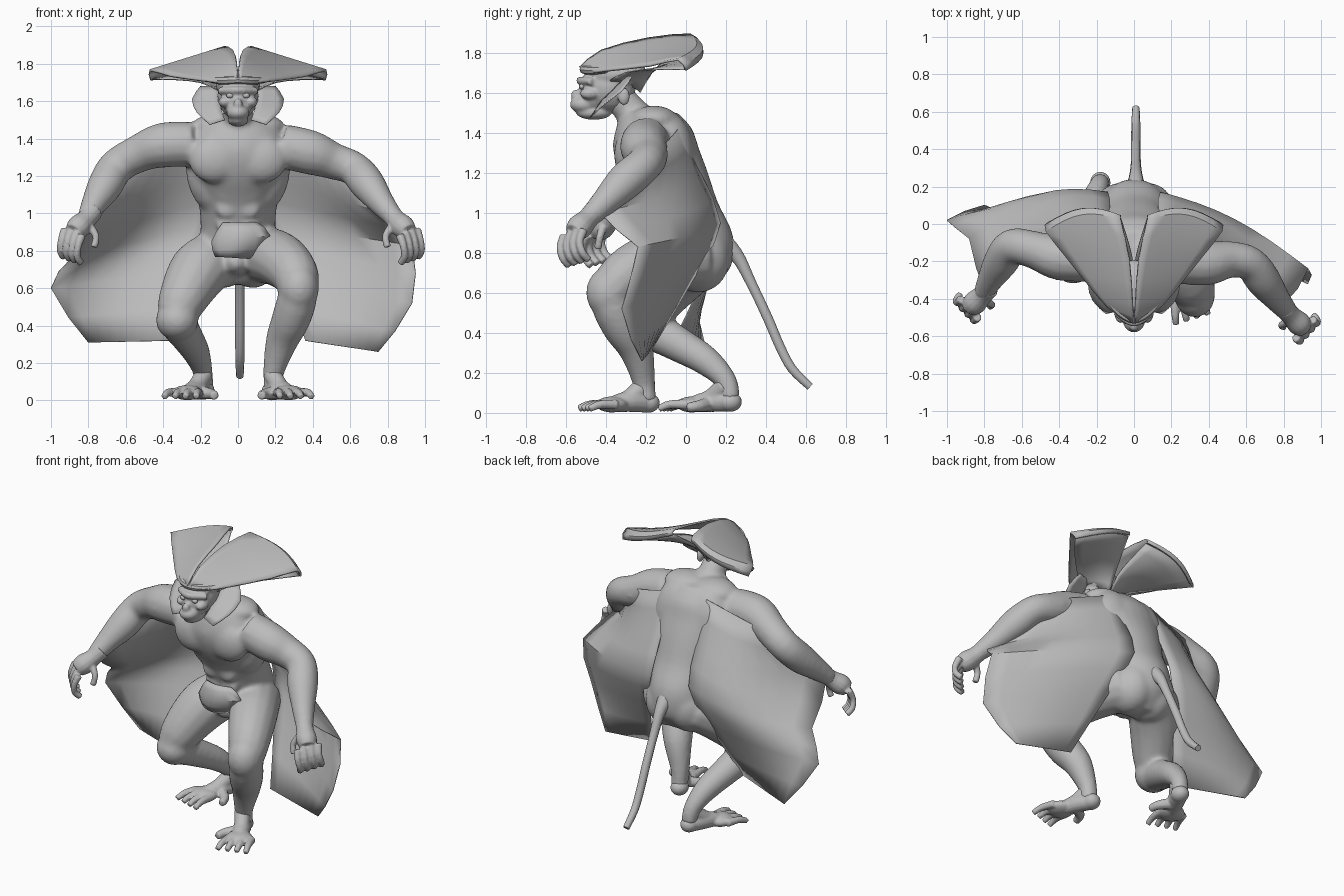
import bpy
import bmesh
import math
from mathutils import Vector, Matrix

cube = bpy.data.objects.get("Cube")
if cube:
    bpy.data.objects.remove(cube, do_unlink=True)

grey = bpy.data.materials.new("plain grey")
grey.use_nodes = True
grey.diffuse_color = (.5, .5, .5, 1)
grey.node_tree.nodes["Principled BSDF"].inputs["Base Color"].default_value = (.5, .5, .5, 1)
parts = []


def finish(name, bm, voxel=None, smoothing=4, thickness=None):
    """Turn a bmesh into an object, optionally fused into one skin or thickened."""
    bmesh.ops.recalc_face_normals(bm, faces=bm.faces)
    mesh = bpy.data.meshes.new(name)
    bm.to_mesh(mesh)
    bm.free()
    mesh.materials.append(grey)
    part = bpy.data.objects.new(name, mesh)
    bpy.context.collection.objects.link(part)
    if voxel:
        remesh = part.modifiers.new("fuse", 'REMESH')
        remesh.mode = 'VOXEL'
        remesh.voxel_size = voxel
        remesh.use_smooth_shade = True
        relax = part.modifiers.new("relax", 'SMOOTH')
        relax.factor = .5
        relax.iterations = smoothing
    if thickness:
        solid = part.modifiers.new("thickness", 'SOLIDIFY')
        solid.thickness = thickness
        solid.offset = 0
    parts.append(part)
    return part


def loft(bm, rings):
    """Skin a closed solid through rings of points."""
    loops = [[bm.verts.new(point) for point in ring] for ring in rings]
    count = len(loops[0])
    for lower, upper in zip(loops, loops[1:]):
        for i in range(count):
            j = (i + 1) % count
            bm.faces.new((lower[i], lower[j], upper[j], upper[i]))
    bm.faces.new(loops[0][::-1])
    bm.faces.new(loops[-1])


def spline(keys, steps):
    """Smooth curve through keys of any dimension."""
    keys = [Vector(key) for key in keys]
    curve = []
    for i in range(len(keys) - 1):
        before, start = keys[max(i - 1, 0)], keys[i]
        end, after = keys[i + 1], keys[min(i + 2, len(keys) - 1)]
        for step in range(steps):
            t = step / steps
            curve.append(start + (end - before) * (t / 2)
                         + (before * 2 - start * 5 + end * 4 - after) * (t * t / 2)
                         + (start * 3 - before - end * 3 + after) * (t ** 3 / 2))
    return curve + [keys[-1]]


def tube(bm, keys, sides=14, steps=4):
    """Round limb through keys of (x, y, z, radius)."""
    path = spline(keys, steps)
    rings = []
    for i, key in enumerate(path):
        ahead, behind = path[min(i + 1, len(path) - 1)], path[max(i - 1, 0)]
        turn = (ahead - behind).to_3d().to_track_quat('Z', 'Y')
        angles = [math.tau * s / sides for s in range(sides)]
        rings.append([key.to_3d() + turn @ Vector((math.cos(a), math.sin(a), 0)) * key.w
                      for a in angles])
    loft(bm, rings)


def ball(bm, centre, size):
    shape = Matrix.LocRotScale(Vector(centre), None, Vector(size))
    bmesh.ops.create_uvsphere(bm, u_segments=20, v_segments=12, radius=1, matrix=shape)


def sheet(name, rows, columns=8, thickness=.006, mirror=False, steps=2):
    """Curved membrane; each row is its inner point, outer point and backward bulge."""
    bm = bmesh.new()
    dense = spline([inner + outer + (bulge,) for inner, outer, bulge in rows], steps)
    grid = []
    for row in dense:
        inner, outer = Vector(row[:3]), Vector(row[3:6])
        line = []
        for c in range(columns + 1):
            t = c / columns
            point = inner.lerp(outer, t)
            point.y += row[6] * math.sin(math.pi * t)
            line.append(bm.verts.new(point))
        grid.append(line)
    for upper, lower in zip(grid, grid[1:]):
        for c in range(columns):
            bm.faces.new((upper[c], upper[c + 1], lower[c + 1], lower[c]))
    part = finish(name, bm, thickness=thickness)
    if mirror:
        part.modifiers.new("mirror", 'MIRROR')
    return part


# Torso, from crotch to collar: height, depth centre, half width, half depth
body = bmesh.new()
torso = [(.62, .06, .08, .07), (.72, .06, .17, .16), (.82, .04, .2, .2), (.92, .02, .2, .205), (1.05, -.04, .21, .2),
         (1.2, -.11, .25, .22), (1.32, -.15, .28, .215), (1.42, -.16, .25, .19), (1.5, -.18, .16, .14)]
loft(body, [[(ring[2] * math.cos(math.tau * s / 28), ring[1] + ring[3] * math.sin(math.tau * s / 28), ring[0])
             for s in range(28)] for ring in spline(torso, 3)])
tube(body, [(0, -.2, 1.4, .12), (0, -.27, 1.5, .085), (0, -.34, 1.58, .08)])

# Muscles
for side in (-1, 1):
    ball(body, (side * .125, -.28, 1.29), (.14, .08, .13))
    ball(body, (side * .1, -.16, 1.465), (.15, .12, .07))
    ball(body, (side * .1, -.1, 1.25), (.18, .15, .26))
    ball(body, (side * .08, .06, .77), (.14, .16, .17))
    for level in range(3):
        ball(body, (side * .06, -.225 + level * .025, 1.11 - level * .09), (.06, .03, .05))
ball(body, (-.01, -.08, .74), (.07, .1, .07))

# Arms
left_wrist, right_wrist = (.84, -.49, .97), (-.81, -.38, .97)
tube(body, [(.24, -.2, 1.36, .12), (.39, -.21, 1.325, .12), (.51, -.19, 1.28, .1), (.62, -.21, 1.24, .092),
            (.69, -.3, 1.16, .095), (.765, -.4, 1.06, .072), left_wrist + (.052,)])
tube(body, [(-.24, -.19, 1.37, .12), (-.4, -.18, 1.365, .122), (-.53, -.14, 1.32, .102), (-.65, -.12, 1.25, .096),
            (-.71, -.2, 1.15, .095), (-.77, -.3, 1.05, .07), right_wrist + (.052,)])

# Legs: the left one planted, the right one bent low
tube(body, [(.1, .06, .78, .15), (.21, -.14, .76, .15), (.3, -.31, .68, .13), (.32, -.37, .57, .11),
            (.285, -.32, .44, .105), (.235, -.25, .32, .088), (.19, -.21, .15, .058), (.19, -.2, .05, .056)])
tube(body, [(-.1, .06, .77, .15), (-.21, -.05, .69, .16), (-.3, -.17, .53, .13), (-.325, -.18, .43, .105),
            (-.28, -.05, .35, .09), (-.225, .1, .26, .075), (-.19, .2, .16, .055), (-.18, .22, .07, .052)])
ball(body, (.325, -.385, .6), (.108, .115, .13))
ball(body, (-.325, -.2, .43), (.115, .12, .11))
finish("body", body, voxel=.013, smoothing=12)

# Hands with curled fingers
for name, side, wrist in (("left_hand", 1, left_wrist), ("right_hand", -1, right_wrist)):
    hand = bmesh.new()
    wrist = Vector(wrist)
    knuckle = wrist + Vector((side * .07, -.07, -.07))
    sleeve = wrist + Vector((side * -.035, .04, .045))
    tube(hand, [(*sleeve, .056), (*wrist, .054), (*wrist.lerp(knuckle, .6), .064), (*knuckle, .05)])

    def digit(base, *bends):
        keys = [(*base, .024)]
        for bend in bends:
            base = base + Vector((side * bend[0], bend[1], bend[2]))
            keys.append((*base, .02))
        tube(hand, keys, sides=8)

    for finger in range(4):
        spread = finger - 1.5
        base = knuckle + Vector((side * spread * .03, spread * .032, spread * .01))
        digit(base, (.02, -.02, -.06), (.005, .015, -.055), (-.02, .03, -.035))
    digit(wrist + Vector((side * -.01, -.03, -.03)), (-.04, -.02, -.06), (.01, -.01, -.06))
    finish(name, hand, voxel=.007, smoothing=3)

# Feet with spread toes and a thumb-like inner toe
for name, side, heel, arch in (("left_foot", 1, (.18, -.19, .05), (.27, -.37, .042)),
                               ("right_foot", -1, (-.18, .22, .055), (-.27, .03, .042))):
    foot = bmesh.new()
    heel, arch = Vector(heel), Vector(arch)
    ball(foot, heel, (.055, .06, .05))
    ball(foot, arch, (.085, .08, .04))
    middle = heel.lerp(arch, .5)
    tube(foot, [(*heel, .05), (middle.x, middle.y, .058, .054), (*arch, .04)])
    tube(foot, [(heel.x, heel.y - .02, .14, .05), (middle.x, middle.y, .075, .045), (*arch, .035)])
    for toe in range(4):
        base = arch + Vector((side * (toe - 1.3) * .043, (toe - 1.5) * .018, 0))
        tip = base + Vector((side * (.01 + toe * .014), -.14, 0))
        tube(foot, [(*base, .026), (*base.lerp(tip, .6), .022), (tip.x, tip.y, .02, .018)], sides=8)
    tube(foot, [(*middle, .04), (middle.x - side * .08, middle.y - .06, .035, .03),
                (middle.x - side * .1, middle.y - .12, .026, .024)], sides=8)
    finish(name, foot, voxel=.008, smoothing=3)

# Head with heavy brow and ape muzzle
head = bmesh.new()
for centre, size in (((0, -.38, 1.63), (.11, .13, .13)), ((0, -.46, 1.6), (.08, .075, .1)),
                     ((0, -.51, 1.54), (.062, .07, .045)), ((0, -.46, 1.5), (.056, .09, .036)),
                     ((0, -.55, 1.585), (.025, .025, .03)), ((0, -.35, 1.69), (.12, .16, .08))):
    ball(head, centre, size)
for side in (-1, 1):
    ball(head, (side * .07, -.48, 1.595), (.035, .05, .03))
    ball(head, (side * .11, -.31, 1.58), (.02, .03, .045))
tube(head, [(-.1, -.47, 1.655, .02), (0, -.53, 1.66, .02), (.1, -.47, 1.655, .02)], sides=8)
finish("head", head, voxel=.008, smoothing=4)
eyes = bmesh.new()
for side in (-1, 1):
    ball(eyes, (side * .043, -.52, 1.63), (.02, .014, .014))
finish("eyes", eyes)

# Headdress: two upswept fans, their tapered undersides and a brow band
band = bmesh.new()
tube(band, [(-.14, -.4, 1.715, .018), (-.08, -.47, 1.71, .022), (0, -.51, 1.715, .022),
            (.08, -.47, 1.71, .022), (.14, -.4, 1.715, .018)], sides=8)
finish("headdress_band", band)
sheet("headdress_fans", [((.004, -.53, 1.725), (.12, -.46, 1.7), 0), ((.008, -.42, 1.81), (.19, -.39, 1.71), 0),
                         ((.025, -.19, 1.87), (.36, -.18, 1.735), .02), ((.07, .02, 1.89), (.47, -.04, 1.765), .06),
                         ((.07, .04, 1.86), (.465, 0, 1.71), .06)], thickness=.012, mirror=True)
sheet("headdress_undersides", [((.002, -.23, 1.6), (.11, -.38, 1.66), .03), ((.01, -.17, 1.7), (.2, -.3, 1.7), .04),
                               ((.035, -.08, 1.78), (.33, -.17, 1.715), .05),
                               ((.07, .03, 1.86), (.46, -.01, 1.715), .06)], mirror=True)
sheet("cheek_ruffs", [((.07, -.46, 1.5), (.15, -.48, 1.475), 0), ((.09, -.42, 1.56), (.22, -.41, 1.54), 0),
                      ((.1, -.36, 1.62), (.245, -.32, 1.61), 0), ((.11, -.3, 1.68), (.2, -.27, 1.68), 0)],
      columns=4, mirror=True)

# Wing membranes from shoulder, down the back and thigh to the knee
sheet("left_wing", [((.14, -.02, 1.44), (.64, -.16, 1.28), 0), ((.13, .07, 1.2), (.8, -.43, 1), .12),
                    ((.14, .17, .95), (.93, -.24, .83), .06), ((.23, .06, .71), (.93, -.32, .52), .04),
                    ((.36, -.17, .32), (.75, -.22, .26), 0)])
sheet("right_wing", [((-.14, -.02, 1.46), (-.65, -.08, 1.3), 0), ((-.13, .07, 1.2), (-.8, -.35, .99), .18),
                     ((-.14, .17, .95), (-.88, -.08, .77), .11), ((-.23, .1, .7), (-1, .02, .6), .05),
                     ((-.37, -.08, .32), (-.8, .1, .31), 0)])

# Loincloth flap and tail
sheet("loincloth", [((-.08, -.215, .95), (.1, -.215, .95), -.02), ((-.14, -.21, .85), (.17, -.21, .88), -.06),
                    ((-.12, -.2, .77), (.06, -.2, .76), -.04)], thickness=.012)
tail = bmesh.new()
tube(tail, [(.01, .14, .88, .07), (.01, .25, .79, .038), (.01, .325, .65, .027), (.01, .41, .47, .026),
            (.01, .47, .33, .025), (.01, .53, .22, .024), (.01, .62, .13, .02)], sides=10)
finish("tail", tail)

# Smooth shading that keeps sharp edges
bpy.ops.object.select_all(action='DESELECT')
for part in parts:
    part.select_set(True)
bpy.context.view_layer.objects.active = parts[0]
bpy.ops.object.shade_smooth_by_angle(angle=math.radians(40))
